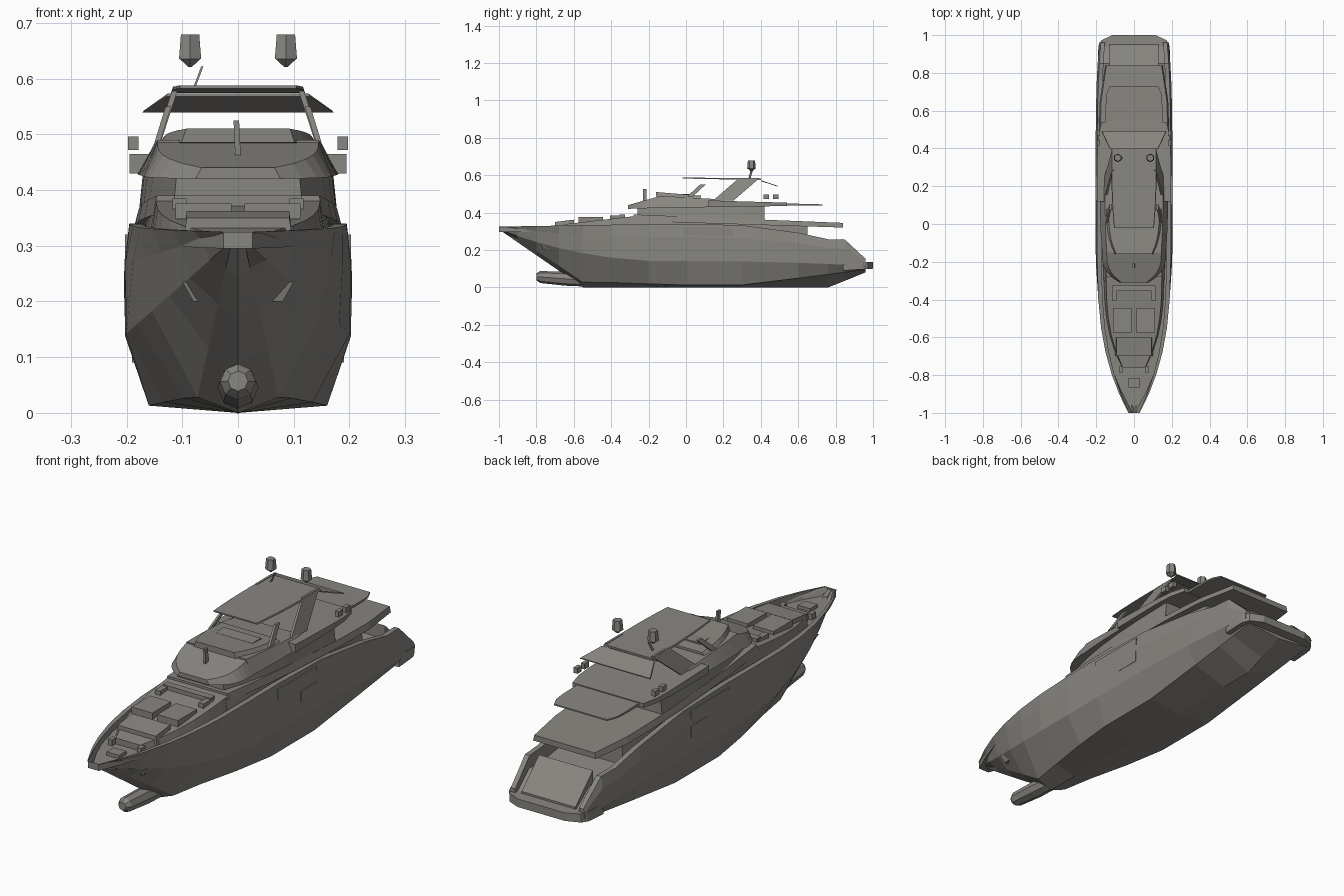
import bpy
import bmesh
import math
from mathutils import Matrix

cube = bpy.data.objects.get("Cube")
if cube:
    bpy.data.objects.remove(cube, do_unlink=True)

paint = bpy.data.materials.new("warm_grey")
paint.use_nodes = True
paint.diffuse_color = (.25, .24, .22, 1)
shader = paint.node_tree.nodes["Principled BSDF"]
shader.inputs["Base Color"].default_value = paint.diffuse_color


def finish(name, bm):
    """Turn a bmesh into a named, painted, flat-shaded object."""
    bmesh.ops.recalc_face_normals(bm, faces=bm.faces)
    mesh = bpy.data.meshes.new(name)
    bm.to_mesh(mesh)
    bm.free()
    mesh.materials.append(paint)
    obj = bpy.data.objects.new(name, mesh)
    bpy.context.collection.objects.link(obj)
    return obj


def loft(name, rings):
    """Skin a list of closed rings that have equal point counts."""
    bm = bmesh.new()
    rows = [[bm.verts.new(point) for point in ring] for ring in rings]
    count = len(rows[0])
    for first, second in zip(rows, rows[1:]):
        for i in range(count):
            j = (i + 1) % count
            bm.faces.new((first[i], first[j], second[j], second[i]))
    bm.faces.new(rows[0])
    bm.faces.new(rows[-1])
    return finish(name, bm)


def mix(start, end, fraction):
    return start + (end - start) * fraction


def tier(name, span, width, base, top, taper=.92, nose=0, tail=0, curve=3, steps=6):
    """Deck block along y; base and top run front to back, the ends narrow."""
    rings = []
    for i in range(steps + 1):
        f = i / steps
        y = mix(*span, f)
        low = width * (1 - nose * (1 - f) ** curve - tail * f ** 8)
        high = low * taper
        bottom, upper = mix(*base, f), mix(*top, f)
        rings.append([(-low, y, bottom), (low, y, bottom),
                      (high, y, upper), (-high, y, upper)])
    return loft(name, rings)


def box(name, centre, size):
    bm = bmesh.new()
    place = Matrix.Translation(centre) @ Matrix.Diagonal((*size, 1))
    bmesh.ops.create_cube(bm, size=1, matrix=place)
    return finish(name, bm)


def strut(name, foot, head, chord, side, thickness=.01):
    """Slanting plate from foot to head, chord long in y."""
    rings = []
    for x, y, z in (foot, head):
        front, back = y - chord / 2, y + chord / 2
        outer, inner = side * x, side * (x - thickness)
        rings.append([(outer, front, z), (outer, back, z),
                      (inner, back, z), (inner, front, z)])
    return loft(name, rings)


def cone(name, centre, low, high, depth):
    bm = bmesh.new()
    bmesh.ops.create_cone(bm, cap_ends=True, segments=6, radius1=low, radius2=high,
                          depth=depth, matrix=Matrix.Translation(centre))
    return finish(name, bm)


def hull_ring(y):
    """Cross-section: bow grows towards the stem, stern towards the transom."""
    bow = max(0, -.1 - y) / .9
    stern = max(0, y - .1) / .86
    aft_trim = 1 - .1 * stern ** 4
    stem_rise = .62 * max(0, bow - .5)

    keel_z = stem_rise + .35 * max(0, stern - .77)
    chine_z = .013 + stem_rise + .06 * bow * (1 - bow) + .11 * max(0, stern - .25)
    bilge_z = .14 + .17 * bow ** 2 - .025 * stern ** 2
    # The sheer sweeps down to the cockpit, runs level, then drops at the transom
    cockpit_drop = .083 * min(1, 1.3 * stern) ** 2
    sheer_z = .34 - .015 * bow - cockpit_drop - .8 * max(0, stern - .87)
    topside_z = mix(bilge_z, sheer_z, .65)
    deck_z = sheer_z - .03 - .2 * stern * (1 - stern)

    chine = .16 * (1 - .95 * bow ** .8)
    bilge = .203 * (1 - .95 * bow ** 2) * aft_trim
    sheer = .195 * (1 - .85 * bow ** 3) * aft_trim
    topside = mix(bilge, sheer, .5) + .005 * (1 - bow)
    rail = sheer * .88

    half = [(chine, chine_z), (bilge, bilge_z), (topside, topside_z),
            (sheer, sheer_z), (rail, sheer_z), (rail, deck_z)]
    port = [(x, y, z) for x, z in half]
    starboard = [(-x, y, z) for x, z in reversed(half)]
    return [(0, y, keel_z)] + port + starboard


# Hull
loft("hull", [hull_ring(y) for y in
              (-1, -.9, -.8, -.68, -.55, -.4, -.2, 0, .3, .6, .76, .85, .96)])

# Bulb under the bow
bulb = []
for y, radius in ((-.8, .018), (-.78, .032), (-.65, .037), (-.4, .03)):
    angles = [math.tau * i / 8 for i in range(8)]
    bulb.append([(radius * math.cos(a), y, radius * math.sin(a) - y / 14)
                 for a in angles])
loft("bow_bulb", bulb)

# Stern platform and sloping garage door
tier("swim_platform", (.84, 1), .19, (.09, .1), (.14, .135), taper=1, tail=.4)
tier("garage_door", (.83, .95), .13, (.14, .11), (.26, .145), taper=1, steps=1)

# Foredeck trunk, lounge and mooring gear
tier("foredeck_trunk", (-.76, -.24), .16, (.28, .3), (.325, .385), nose=.6)
tier("foredeck_step", (-.7, -.6), .1, (.3, .3), (.35, .362), steps=1)
box("foredeck_sofa", (0, -.34, .375), (.23, .03, .03))
box("windlass", (0, -.84, .3), (.06, .05, .025))

# Main deck saloon and the deck overhanging the cockpit
tier("saloon", (-.3, .65), .18, (.3, .22), (.37, .34), nose=.1, tail=.15)
tier("upper_deck", (-.28, .84), .19, (.355, .32), (.39, .345),
     taper=.96, nose=.2, tail=.2)

# Wheelhouse with its raked brow
tier("wheelhouse", (-.26, .42), .178, (.37, .36), (.43, .445), taper=.95, nose=.35)
tier("brow_visor", (-.31, -.15), .17, (.42, .425), (.44, .485), taper=.85, nose=.55)
tier("wheelhouse_brow", (-.15, .2), .18, (.425, .43), (.49, .47), taper=.85, nose=.06)

# Flybridge decks, windscreen and console
tier("flybridge_deck", (.12, .54), .195, (.43, .435), (.465, .453), taper=1, tail=.12)
tier("flybridge_tail", (.5, .73), .15, (.437, .438), (.45, .444), taper=1, tail=.15)
tier("flybridge_windscreen", (-.16, .08), .145, (.485, .48), (.51, .49), nose=.3)
box("helm_console", (0, 0, .485), (.18, .06, .03))

# Hardtop and its sloping aft shade
tier("hardtop", (-.02, .4), .12, (.582, .574), (.588, .582), taper=.98, nose=.12)
tier("aft_shade", (.4, .49), .172, (.568, .539), (.573, .543),
     taper=.98, nose=.25, curve=1, steps=1)

# Horn mast and whip aerial
strut("horn_mast", (.005, -.22, .46), (.002, -.22, .525), .02, 1)
strut("whip_aerial", (.08, .34, .585), (.066, .35, .622), .012, -1, thickness=.004)

# Paired fittings
for side in (-1, 1):
    box("sun_pad", (side * .062, -.51, .362), (.1, .13, .028))
    box("sofa_arm", (side * .105, -.37, .37), (.025, .07, .03))
    box("mooring_bollard", (side * .07, -.77, .31), (.02, .03, .03))
    strut("anchor", (.08, -.74, .2), (.1, -.75, .235), .05, side, thickness=.03)

    # Fold-out balcony and its step, nearly flush with the topsides
    box("balcony_panel", (side * .197, .12, .285), (.012, .27, .07))
    box("balcony_step", (side * .199, .2, .23), (.012, .11, .05))

    # Lamps, hardtop arch and windscreen brace
    for y in (.43, .48):
        box("deck_lamp", (side * .188, y, .484), (.018, .03, .024))
    strut("arch_leg", (.155, .2, .465), (.116, .34, .586), .11, side)
    strut("windscreen_brace", (.15, .02, .485), (.13, .09, .55), .03, side)

    # Satellite domes
    cone("satellite_dome", (side * .086, .35, .657), .023, .019, .044)
    cone("dome_foot", (side * .086, .35, .628), .004, .021, .014)
